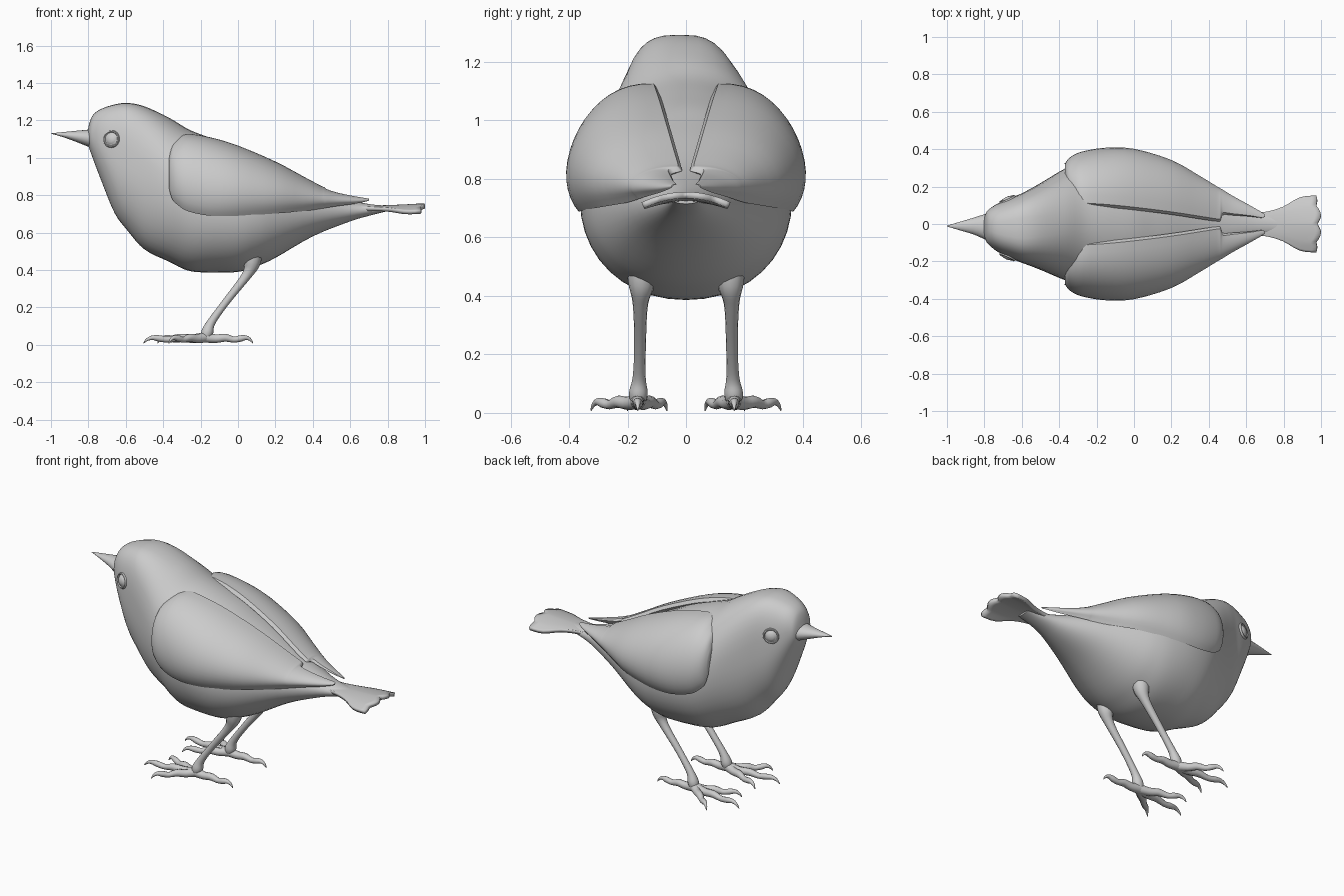
import bpy, math
from mathutils import Vector

if "Cube" in bpy.data.objects:
    bpy.data.objects.remove(bpy.data.objects["Cube"])


def spline(rows, steps):
    """Catmull-Rom interpolation through rows of equal length."""
    rows = [Vector(r) for r in rows]
    out = []
    for i in range(len(rows) - 1):
        a, b = rows[max(i - 1, 0)], rows[i]
        c, d = rows[i + 1], rows[min(i + 2, len(rows) - 1)]
        for s in range(steps):
            t = s / steps
            out.append(0.5 * (2 * b + (c - a) * t + (2 * a - 5 * b + 4 * c - d) * t * t
                              + (3 * b - a - 3 * c + d) * t ** 3))
    return out + [rows[-1]]


def add_mesh(name, verts, faces, mirror=False, angle=50):
    me = bpy.data.meshes.new(name)
    me.from_pydata([tuple(v) for v in verts], [], faces)
    ob = bpy.data.objects.new(name, me)
    bpy.context.collection.objects.link(ob)
    bpy.ops.object.select_all(action='DESELECT')
    ob.select_set(True)
    bpy.context.view_layer.objects.active = ob
    bpy.ops.object.mode_set(mode='EDIT')
    bpy.ops.mesh.select_all(action='SELECT')
    bpy.ops.mesh.normals_make_consistent(inside=False)
    bpy.ops.object.mode_set(mode='OBJECT')
    bpy.ops.object.shade_smooth_by_angle(angle=math.radians(angle))
    if mirror:
        m = ob.modifiers.new("mirror", 'MIRROR')
        m.use_axis = (False, True, False)
        m.use_mirror_merge = False
    return ob


def loft(name, rings, **kw):
    """Skin closed rings and cap both ends."""
    n = len(rings[0])
    verts = [v for r in rings for v in r]
    faces = [(i * n + j, i * n + (j + 1) % n, (i + 1) * n + (j + 1) % n, (i + 1) * n + j)
             for i in range(len(rings) - 1) for j in range(n)]
    faces += [tuple(range(n)), tuple(range((len(rings) - 1) * n, len(rings) * n))]
    return add_mesh(name, verts, faces, **kw)


def tube(name, path, sides=12, steps=5):
    """Tapered tube through (x, y, z, radius) points, mirrored to both sides."""
    pts = spline(path, steps)
    rings = []
    for i, p in enumerate(pts):
        d = (pts[min(i + 1, len(pts) - 1)] - pts[max(i - 1, 0)]).to_3d().normalized()
        u = d.cross(Vector((0, 1, 0))).normalized()
        v = d.cross(u)
        rings.append([p.to_3d() + p[3] * (math.cos(a) * u + math.sin(a) * v)
                      for a in (math.tau * k / sides for k in range(sides))])
    return loft(name, rings, mirror=True)


def spow(v, e):
    return math.copysign(abs(v) ** e, v)


def section(x, zb, zt, w, n, sides=40):
    """Superellipse; the squareness n affects the upper half only."""
    ring = []
    # the head sits slightly off the centre line
    shift = -0.022 * min(1, max(0, (-0.35 - x) / 0.25)) * min(1, max(0.5, (x + 1.0) / 0.3))
    for k in range(sides):
        a = math.tau * k / sides
        e = 2 / (n if math.cos(a) > 0 else 2.1)
        ring.append((x, shift + w * spow(math.sin(a), e),
                     (zb + zt) / 2 + (zt - zb) / 2 * spow(math.cos(a), e)))
    return ring


# Body and head: x, bottom, top, half width, squareness
body = [(-0.803, 1.07, 1.15, 0.04, 2), (-0.79, 1.035, 1.20, 0.078, 2.1), (-0.77, 0.98, 1.235, 0.1, 2.3),
        (-0.73, 0.875, 1.262, 0.128, 2.6), (-0.66, 0.705, 1.285, 0.162, 2.9), (-0.59, 0.61, 1.293, 0.19, 3.0),
        (-0.5, 0.51, 1.275, 0.232, 2.6), (-0.37, 0.445, 1.215, 0.298, 2.1), (-0.26, 0.395, 1.15, 0.34, 2),
        (-0.13, 0.387, 1.10, 0.362, 2), (0.0, 0.39, 1.05, 0.358, 2), (0.1, 0.42, 1.0, 0.337, 2),
        (0.2, 0.465, 0.95, 0.295, 2), (0.4, 0.58, 0.845, 0.19, 2), (0.6, 0.66, 0.775, 0.09, 2),
        (0.72, 0.695, 0.75, 0.055, 2), (0.8, 0.715, 0.745, 0.045, 2)]
loft("body", [section(*r) for r in spline(body, 4)])

# Beak
beak = [(-0.74, 1.04, 1.165, 0.085, 2), (-0.79, 1.055, 1.152, 0.07, 2),
        (-0.86, 1.083, 1.145, 0.044, 2), (-0.94, 1.112, 1.137, 0.02, 2), (-1.0, 1.129, 1.131, 0.002, 2)]
loft("beak", [section(*r, sides=20) for r in spline(beak, 3)])


# Eyes: domed ball with a raised lid ring, facing out and slightly forward
def eye_ring(d, r):
    c, out = Vector((-0.675, 0.148, 1.10)), Vector((-0.4, 0.9, 0.12)).normalized()
    u = out.cross(Vector((0, 0, 1))).normalized()
    v = out.cross(u)
    return [c + out * d + r * (math.cos(a) * u + math.sin(a) * v)
            for a in (math.tau * k / 24 for k in range(24))]


eyes = loft("eyes", [eye_ring(d, r) for d, r in
                     ((-0.03, 0.047), (0.004, 0.047), (0.012, 0.044), (0.013, 0.039), (0.007, 0.035),
                      (0.007, 0.033), (0.013, 0.027), (0.018, 0.017), (0.02, 0.003))], mirror=True)
eyes.location.y = -0.022


# Wings: x, inner y, top z, outer y, bottom z
def wing_section(x, yi, zt, yo, zb):
    w = yo - (min(yi, 0.035) if x > 0.4 else yi)
    p = [Vector((yi, zt)), Vector((yo - 0.17 * w, zt + 0.03 * w)),
         Vector((yo + 0.17 * w, zb + 0.35 * (zt - zb))), Vector((yo - 0.1 * w, zb))]
    ring = []
    for k in range(17):
        t = k / 16
        q = (1 - t) ** 3 * p[0] + 3 * t * (1 - t) ** 2 * p[1] + 3 * t * t * (1 - t) * p[2] + t ** 3 * p[3]
        ring.append((x, q.x, q.y))
    inward = Vector((-0.015, -0.02)) * min(1, w / 0.2)
    for q in (p[3] + inward, p[0].lerp(p[3], 0.5), p[0] + inward):
        ring.append((x, q.x, q.y))
    return ring


wing = [(-0.37, 0.27, 0.99, 0.318, 0.85), (-0.355, 0.205, 1.06, 0.345, 0.80),
        (-0.325, 0.15, 1.1, 0.37, 0.77), (-0.27, 0.115, 1.127, 0.392, 0.735),
        (-0.15, 0.105, 1.11, 0.411, 0.71), (0.0, 0.09, 1.065, 0.405, 0.71),
        (0.2, 0.065, 0.98, 0.345, 0.722), (0.35, 0.042, 0.9, 0.26, 0.735),
        (0.44, 0.028, 0.852, 0.205, 0.745), (0.462, 0.03, 0.842, 0.192, 0.747),
        (0.475, 0.06, 0.832, 0.184, 0.748), (0.53, 0.055, 0.814, 0.15, 0.753),
        (0.62, 0.045, 0.795, 0.10, 0.76), (0.68, 0.035, 0.785, 0.065, 0.768),
        (0.7, 0.04, 0.781, 0.05, 0.773)]
loft("wings", [wing_section(*r) for r in spline(wing, 3)], mirror=True, angle=40)

# Tail: fanned, arched sheet with a softly notched end
COLS, ROWS = 28, 12
widths = spline([(0, 0.06), (0.3, 0.064), (0.55, 0.09), (0.85, 0.138), (1, 0.148)], 3)
verts = []
for i in range(ROWS + 1):
    u = i / ROWS
    half = widths[i][1]
    for j in range(COLS + 1):
        v = -1 + 2 * j / COLS
        end = 0.98 + 0.02 * abs(math.sin(abs(v) * math.tau * 0.75)) - 0.025 * abs(v) ** 3
        y = v * half
        verts.append((0.62 + u * (end - 0.62), y, 0.733 + 0.012 * u * u - 1.6 * y * y))
C = COLS + 1
tail = add_mesh("tail", verts, [(i * C + j, i * C + j + 1, (i + 1) * C + j + 1, (i + 1) * C + j)
                                for i in range(ROWS) for j in range(COLS)])
thick = tail.modifiers.new("thickness", 'SOLIDIFY')
thick.thickness, thick.offset = 0.022, 0

# Legs, with the top buried in the belly
tube("legs", [(0.08, 0.15, 0.53, 0.055), (0.075, 0.152, 0.44, 0.045), (0.045, 0.156, 0.37, 0.026),
              (-0.06, 0.157, 0.235, 0.02), (-0.14, 0.16, 0.125, 0.022),
              (-0.165, 0.163, 0.065, 0.032), (-0.175, 0.165, 0.022, 0.02)])

# Toes: three forward and one back, each ending in a hooked claw
toe_profile = [(0, 0.04, 0.028), (0.22, 0.033, 0.023), (0.42, 0.038, 0.021), (0.6, 0.028, 0.016),
               (0.74, 0.034, 0.017), (0.86, 0.038, 0.012), (0.95, 0.026, 0.007), (1, 0.008, 0.002)]
for name, tx, ty in (("inner_toes", -0.43, 0.065), ("middle_toes", -0.505, 0.20),
                     ("outer_toes", -0.37, 0.325), ("back_toes", 0.08, 0.165)):
    tube(name, [(-0.175 + (tx + 0.175) * t, 0.165 + (ty - 0.165) * t, z, r)
                for t, z, r in toe_profile], sides=10, steps=3)
